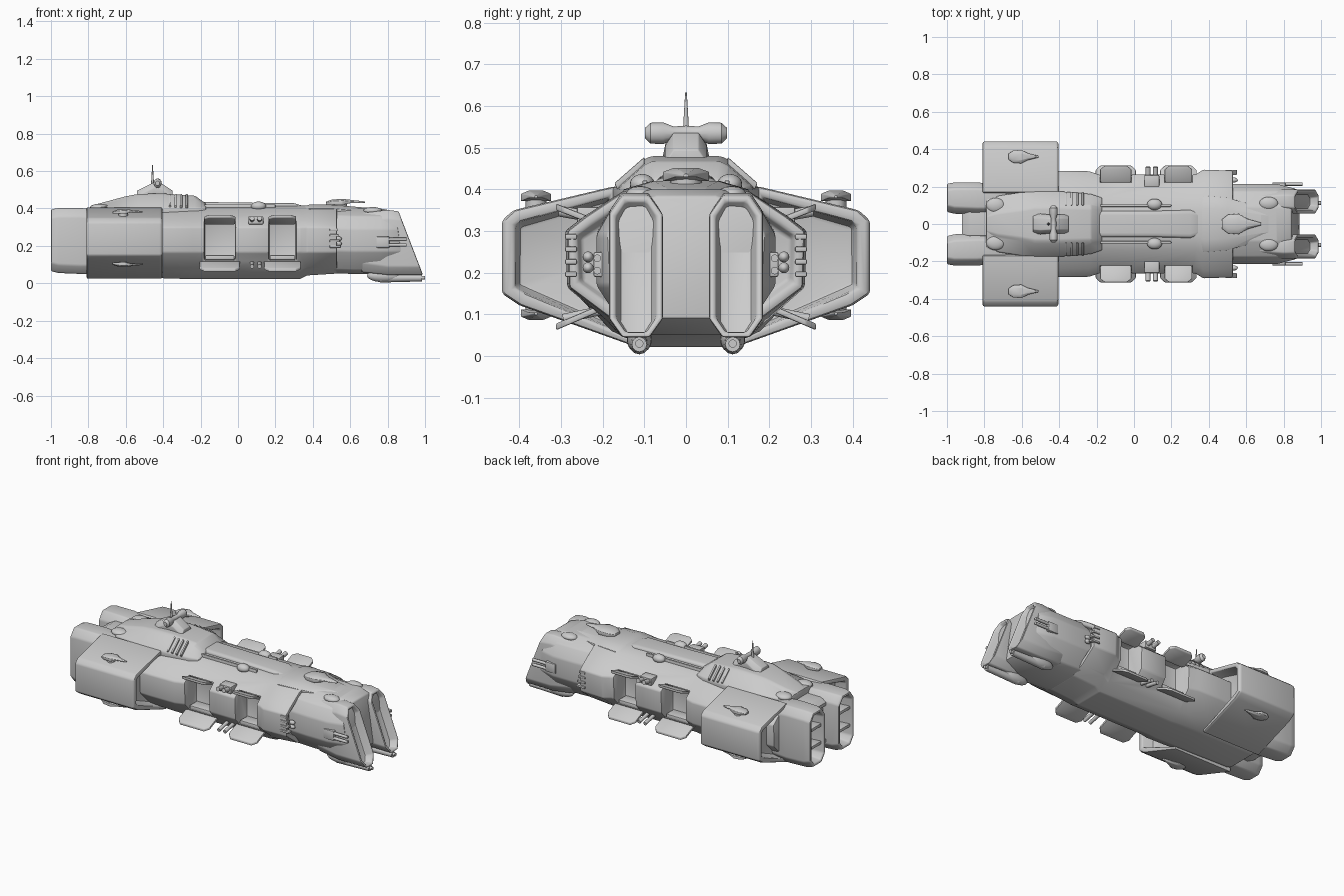
import bpy, bmesh, math
from mathutils import Vector, Matrix

if "Cube" in bpy.data.objects:
    bpy.data.objects.remove(bpy.data.objects["Cube"])


def finish(name, bm, mirror=False, bevel=0.008):
    bmesh.ops.recalc_face_normals(bm, faces=bm.faces[:])
    me = bpy.data.meshes.new(name)
    bm.to_mesh(me)
    bm.free()
    ob = bpy.data.objects.new(name, me)
    bpy.context.collection.objects.link(ob)
    if mirror:
        m = ob.modifiers.new("Mirror", 'MIRROR')
        m.use_axis = (False, True, False)
        m.use_mirror_merge = False
    if bevel:
        b = ob.modifiers.new("Bevel", 'BEVEL')
        b.width, b.segments, b.limit_method = bevel, 2, 'ANGLE'
        b.angle_limit = math.radians(25)
    return ob


def loft(name, rings, mirror=False, bevel=0.008, recess=()):
    """Skin closed rings; recess = (end index, rim, depth) hollows an end cap."""
    bm = bmesh.new()
    vr = [[bm.verts.new(p) for p in r] for r in rings]
    n = len(rings[0])
    for a, b in zip(vr, vr[1:]):
        for i in range(n):
            j = (i + 1) % n
            bm.faces.new((a[i], a[j], b[j], b[i]))
    caps = [bm.faces.new(vr[0]), bm.faces.new(vr[-1])]
    bmesh.ops.recalc_face_normals(bm, faces=bm.faces[:])
    for end, rim, depth in recess:
        bmesh.ops.inset_individual(bm, faces=[caps[end]], thickness=rim)
        bmesh.ops.inset_individual(bm, faces=[caps[end]], thickness=0.012, depth=-depth)
    return finish(name, bm, mirror, bevel)


def sym(x, half):
    """Full ring from a right-hand half outline listed bottom to top."""
    fx = x if callable(x) else (lambda z: x)
    return [(fx(z), y, z) for y, z in half] + [(fx(z), -y, z) for y, z in reversed(half)]


def octagon(x, y0, y1, z0, z1, c, cz):
    fx = x if callable(x) else (lambda z: x)
    pts = [(y0 + c, z0), (y1 - c, z0), (y1, z0 + cz), (y1, z1 - cz),
           (y1 - c, z1), (y0 + c, z1), (y0, z1 - cz), (y0, z0 + cz)]
    return [(fx(z), y, z) for y, z in pts]


def box(name, x, y, z, mirror=False, bevel=0.005):
    rings = [[(a, y[0], z[0]), (a, y[1], z[0]), (a, y[1], z[1]), (a, y[0], z[1])] for a in x]
    return loft(name, rings, mirror, bevel)


def rod(name, p, q, r, r2=None, mirror=False, seg=12):
    p, q = Vector(p), Vector(q)
    d = q - p
    bm = bmesh.new()
    bmesh.ops.create_cone(bm, cap_ends=True, segments=seg, radius1=r,
                          radius2=r if r2 is None else r2, depth=d.length,
                          matrix=Matrix.Translation((p + q) / 2) @ d.to_track_quat('Z', 'Y').to_matrix().to_4x4())
    return finish(name, bm, mirror, 0)


def dome(name, c, s, mirror=False):
    bm = bmesh.new()
    bmesh.ops.create_uvsphere(bm, u_segments=20, v_segments=12, radius=1,
                              matrix=Matrix.Translation(c) @ Matrix.Diagonal((*s, 1)))
    return finish(name, bm, mirror, 0)


def turret(name, x, y, z, length, w, h, mirror=False):
    """Low pointed gun housing; negative h hangs it upside down."""
    rings = []
    for t, k, v in ((0, .45, .5), (.15, .9, .85), (.42, 1, 1), (.65, .5, .8), (1, .12, .55)):
        b = 0.0 if t < .5 else .3
        rings.append([(x + t * length, y + a * w * k, z + c * h)
                      for a, c in ((-1, b), (1, b), (1, v * .7), (.5, v), (-.5, v), (-1, v * .7))])
    loft(name, rings, mirror, 0.004)
    rod(name + "_mount", (x + .35 * length, y, z - h * .6), (x + .35 * length, y, z + h * .3), w * .7, mirror=mirror)


# Main hull with recessed front shoulders
half = [(.10, .022), (.18, .06), (.28, .165), (.285, .30), (.24, .335), (.15, .395), (.07, .415)]
hull = loft("main_hull", [sym(x, [(y * k, z + dz * (z < .1)) for y, z in half]) for x, k, dz in
            ((-.79, .95, .01), (-.4, 1, .005), (-.24, .99, 0), (-.19, .93, 0), (.33, .93, 0),
             (.37, 1.02, .02), (.53, 1, .03))], recess=[(1, .025, .03)])

# Hangar bays cut into both sides, with open doors
for i, (x0, x1) in enumerate(((-.195, .0), (.15, .325))):
    cut = box(f"bay_cutter_{i}", (x0 + .015, x1 - .015), (.15, .5), (.125, .335), True, 0)
    cut.hide_render = True
    m = hull.modifiers.new("Bay", 'BOOLEAN')
    m.operation, m.object, m.solver = 'DIFFERENCE', cut, 'EXACT'
    for part, a, b, e in (("upper", (.215, .32), (.312, .358), .014), ("lower", (.19, .122), (.312, .07), -.01)):
        rings = []
        for t, s in ((0, .012), (.15, 0), (.8, 0), (1, .025)):
            y, z = (a[k] + (b[k] - a[k]) * t for k in (0, 1))
            rings.append([(x0 + e + s, y, z - .008), (x1 - e - s, y, z - .008),
                          (x1 - e - s, y, z + .008), (x0 + e + s, y, z + .008)])
        loft(f"bay_door_{part}_{i}", rings, True, .004)
    box(f"bay_sill_{i}", (x0 + .02, x1 - .02), (.15, .225), (.125, .15), True)
# bevel after the cuts
hull.modifiers.move(0, len(hull.modifiers) - 1)

# Forward hull and twin hollow prow prongs
fore = [(.09, .05), (.15, .07), (.215, .17), (.215, .29), (.175, .36), (.09, .40)]
tip = [(.07, .09), (.12, .095), (.185, .17), (.19, .29), (.16, .35), (.07, .385)]
loft("forward_hull", [sym(.36, [(y, z + .008) for y, z in fore]), sym(.62, fore), sym(.76, fore),
                      sym(lambda z: .90 - .15 * z, tip)])
loft("prow_prong", [octagon(.66, .07, .175, .06, .375, .03, .05), octagon(.8, .06, .185, .045, .392, .03, .045),
                    octagon(lambda z: .995 - .385 * (z - .03), .055, .185, .045, .385, .032, .045)],
     True, recess=[(1, .016, .045)])
rod("chin_tube", (.76, .112, .028), (.985, .112, .028), .024, .018, True)
dome("chin_fairing", (.78, .112, .04), (.09, .03, .034), True)
rod("chin_gun", (.97, .112, .03), (1, .112, .03), .01, mirror=True)
for z in (.205, .235):
    rod("bow_gun", (.76, .213, z), (.9, .213, z), .009, mirror=True)
box("bow_gun_mount", (.74, .81), (.17, .222), (.19, .25), True)

# Wide side engine blocks, hollow at both ends
block = [(.12, .022), (.40, .122), (.442, .15), (.442, .325), (.415, .35), (.17, .408), (.12, .25)]
loft("side_block", [[(x, y * k, z) for y, z in block] for x, k in ((-.81, .99), (-.795, 1), (-.42, 1), (-.405, .99))],
     True, .01, [(0, .03, .07), (1, .03, .07)])

# Rear engine pods with cross bars
loft("engine_pod", [octagon(-1, .065, .215, .065, .395, .035, .045), octagon(-.96, .055, .222, .055, .402, .035, .045),
                    octagon(-.84, .05, .222, .05, .402, .035, .045), octagon(-.68, .05, .21, .05, .39, .035, .05)],
     True, .01, [(0, .018, .09)])
for z in (.175, .285):
    box("nozzle_bar", (-.985, -.9), (.08, .205), (z - .01, z + .01), True)
loft("stern_core", [sym(x, [(.09, .09 + d), (.1, .13), (.1, .33), (.06, .375 - d)])
                    for x, d in ((-.92, .02), (-.88, 0), (-.7, 0))], recess=[(0, .02, .02)])

# Stepped upper deck, spine and foredeck
loft("upper_deck", [sym(x, [(w, .36), (w, .405), (w2, z - .01), (w2 * .8, z)]) for x, w, w2, z in
                    ((-.79, .10, .05, .415), (-.73, .15, .07, .43), (-.60, .17, .09, .465), (-.53, .175, .105, .478),
                     (-.40, .175, .105, .48), (-.23, .16, .10, .468), (-.17, .14, .09, .425))])
loft("dorsal_spine", [sym(x, [(w, .38), (w, z - .008), (w - .015, z)]) for x, w, z in
                      ((-.22, .07, .435), (.12, .07, .43), (.3, .075, .428), (.36, .06, .41))])
box("spine_rail", (-.18, .2), (.092, .105), (.39, .422), True)
loft("foredeck", [sym(x, [(w, .37), (w, z - .02), (w * .55, z)]) for x, w, z in
                  ((.33, .13, .405), (.38, .15, .42), (.5, .14, .42), (.68, .09, .405), (.78, .07, .392))])
for i in range(4):
    x = -.37 + i * .03
    loft("deck_rib", [[(a, .10, .45), (a, .165, .40), (a, .172, .415), (a, .10, .478)]
                      for a in (x, x + .012)], True, .003)

# Command tower, sensor lobes and mast
loft("command_tower", [sym(x, [(w, .46), (w, z - .03), (w * .6, z)]) for x, w, z in
                       ((-.54, .05, .495), (-.50, .055, .515), (-.45, .05, .54), (-.41, .05, .535), (-.35, .05, .495))])
loft("sensor_lobe", [[(-.43 + r * math.cos(a) * .85, y, .535 + r * math.sin(a)) for a in
                      [math.tau * k / 12 for k in range(12)]]
                     for y, r in ((0, .018), (.03, .016), (.055, .026), (.085, .025), (.098, .013))], True, 0)
rod("mast", (-.457, 0, .53), (-.457, 0, .633), .008, .002)

# Gun turrets and small domes
turret("bow_turret", .47, 0, .42, .21, .055, .032)
turret("upper_block_turret", -.67, .36, .372, .16, .036, .025, True)
turret("lower_block_turret", -.67, .36, .112, .16, .036, -.025, True)
dome("spine_dome", (.11, .105, .412), (.04, .03, .025), True)
dome("bow_dome", (.72, .11, .388), (.05, .035, .02), True)
dome("stern_dome", (-.74, .10, .405), (.05, .04, .02), True)
for x in (.075, .115):
    rod("flank_gun", (x, .23, .335), (x, .305, .348), .013, mirror=True)
    rod("lower_flank_gun", (x, .2, .11), (x, .295, .09), .011, mirror=True)
box("flank_gun_base", (.055, .135), (.2, .262), (.315, .358), True)

# Shoulder louvres and shoulder lamps
for i in range(4):
    z = .19 + i * .03
    box("louvre", (.49, .55 - i * .006), (.262, .29), (z, z + .013), True, .003)
for z in (.212, .238):
    dome("shoulder_lamp", (.535, .235, z), (.02, .013, .013), True)

# Bake modifiers, drop the cutters, smooth the shading
bpy.ops.object.select_all(action='DESELECT')
objs = [o for o in bpy.context.scene.objects if not o.hide_render]
for o in objs:
    o.select_set(True)
bpy.context.view_layer.objects.active = hull
bpy.ops.object.convert(target='MESH')
for o in [o for o in bpy.context.scene.objects if o.hide_render]:
    bpy.data.objects.remove(o)
bpy.ops.object.shade_smooth_by_angle(angle=math.radians(35))
